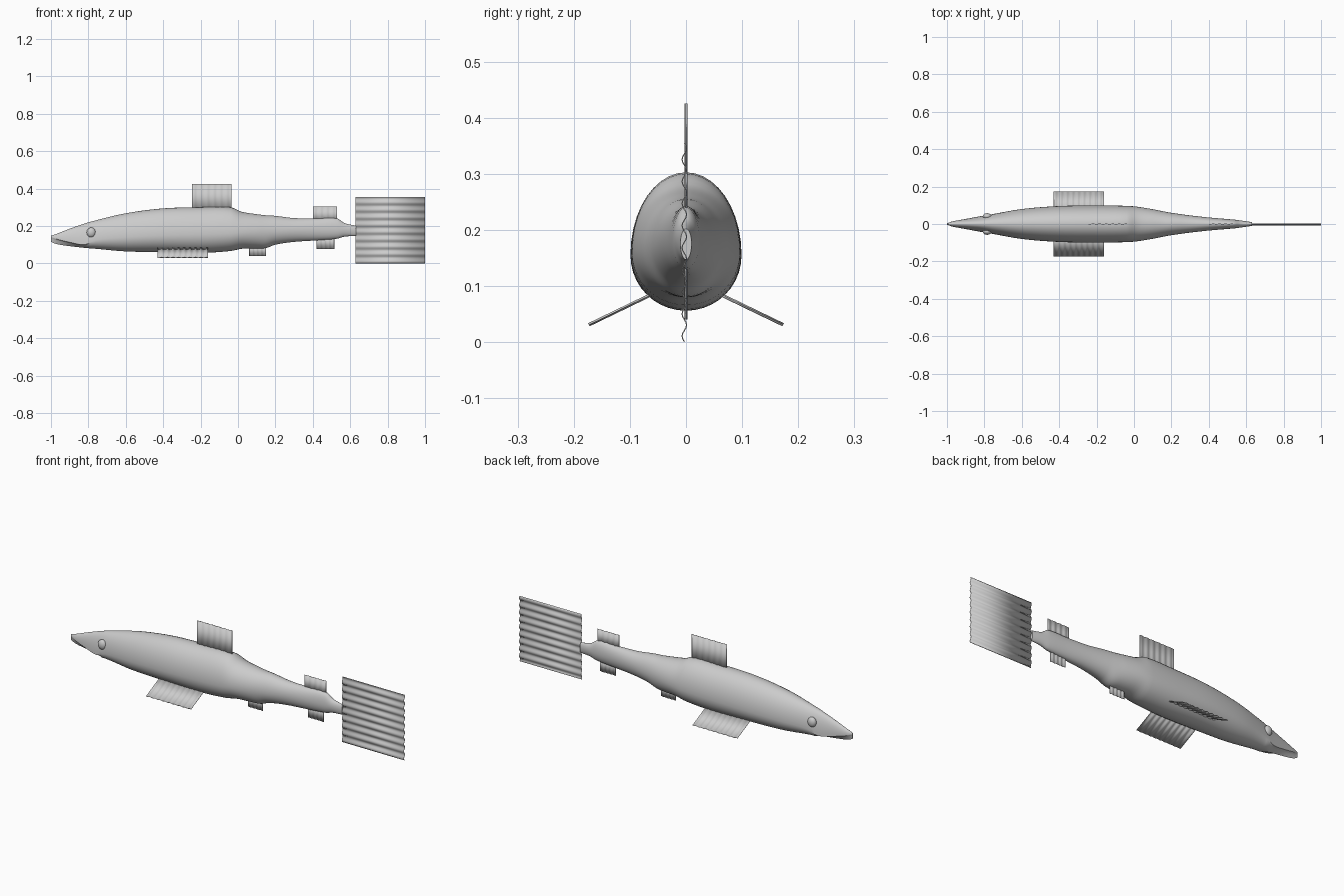
import bpy, bmesh, math
from mathutils import Vector

cube = bpy.data.objects.get("Cube")
if cube:
    bpy.data.objects.remove(cube, do_unlink=True)

grey = bpy.data.materials.new("plain_grey")
grey.use_nodes = True
grey.diffuse_color = (0.6, 0.6, 0.6, 1)
grey.node_tree.nodes["Principled BSDF"].inputs["Base Color"].default_value = (0.6, 0.6, 0.6, 1)


def finish(name, bm, angle=40):
    bmesh.ops.recalc_face_normals(bm, faces=bm.faces)
    mesh = bpy.data.meshes.new(name)
    bm.to_mesh(mesh)
    bm.free()
    mesh.materials.append(grey)
    obj = bpy.data.objects.new(name, mesh)
    bpy.context.collection.objects.link(obj)
    bpy.ops.object.select_all(action="DESELECT")
    obj.select_set(True)
    bpy.context.view_layer.objects.active = obj
    bpy.ops.object.shade_smooth_by_angle(angle=math.radians(angle))
    return obj


# Body stations: x, top z, bottom z, half width, height of widest point
STATIONS = [
    (-1.0, .148, .115, .004, .14), (-.97, .158, .103, .014, .13),
    (-.9, .185, .092, .027, .113), (-.82, .213, .083, .042, .1),
    (-.76, .23, .078, .052, .125), (-.6, .268, .064, .08, .14),
    (-.4, .294, .06, .096, .15), (-.2, .3, .056, .099, .155),
    (-.04, .3, .066, .097, .16), (.02, .276, .078, .092, .165),
    (.1, .263, .08, .079, .168), (.15, .257, .082, .069, .17),
    (.2, .254, .1, .06, .172), (.3, .242, .115, .046, .178),
    (.42, .24, .123, .033, .18), (.53, .24, .132, .024, .18),
    (.57, .215, .143, .019, .18), (.63, .202, .147, .01, .176),
]


def slope(i):
    a, b = STATIONS[max(i - 1, 0)], STATIONS[min(i + 1, len(STATIONS) - 1)]
    return [(q - p) / (b[0] - a[0]) for p, q in zip(a, b)]


def blend(i, t):
    """Hermite interpolation between neighbouring stations."""
    a, b, h = STATIONS[i], STATIONS[i + 1], STATIONS[i + 1][0] - STATIONS[i][0]
    s, e = slope(i), slope(i + 1)
    u = 3 * t * t - 2 * t ** 3
    return [p * (1 - u) + q * u + h * (m * t * (1 - t) ** 2 - n * t * t * (1 - t))
            for p, q, m, n in zip(a, b, s, e)]


def body():
    bm, sides, rings = bmesh.new(), 40, []
    sections = [blend(i, k / 4) for i in range(len(STATIONS) - 1) for k in range(4)]
    for x, top, bottom, width, mid in sections + [STATIONS[-1]]:
        jaw = max(0, min(1, (-.79 - x) / .04))
        ring = []
        for k in range(sides):
            a = math.tau * k / sides
            c, s = math.cos(a), math.sin(a)
            if s < 0:
                # Underside of the snout is cut into a flat-sided wedge
                c = c * (1 - jaw) + math.copysign((1 + s) * .8, c) * jaw if abs(s) > 1e-6 else c
            z = mid + s * (top - mid if s > 0 else mid - bottom)
            ring.append(bm.verts.new((x, width * c, z)))
        rings.append(ring)
    for r, q in zip(rings, rings[1:]):
        for k in range(sides):
            n = (k + 1) % sides
            bm.faces.new((r[k], r[n], q[n], q[k]))
    bm.faces.new(rings[0])
    bm.faces.new(rings[-1])
    return finish("body", bm)


def fin(name, origin, along, out, waves, ripple, across=False):
    """Thin rippled rectangular sheet; across makes the ridges run along the body."""
    origin, along, out = Vector(origin), Vector(along), Vector(out)
    normal = along.cross(out).normalized()
    steps = waves * 8
    ridge, travel = (along, out) if across else (out, along)
    bm, rows = bmesh.new(), []
    for k in range(steps + 1):
        t = k / steps
        p = origin + travel * t + normal * ripple * math.sin(math.tau * waves * t)
        rows.append([bm.verts.new(p), bm.verts.new(p + ridge)])
    for a, b in zip(rows, rows[1:]):
        bm.faces.new((a[0], b[0], b[1], a[1]))
    obj = finish(name, bm, 60)
    mod = obj.modifiers.new("thickness", "SOLIDIFY")
    mod.thickness, mod.offset = .002, 0


def eye(name, side):
    bm = bmesh.new()
    bmesh.ops.create_uvsphere(bm, u_segments=24, v_segments=14, radius=.024)
    bmesh.ops.scale(bm, vec=(1, .7, 1.1), verts=bm.verts)
    bmesh.ops.translate(bm, vec=(-.785, side * .041, .165), verts=bm.verts)
    finish(name, bm)


body()

# Fins on the centre line
fin("dorsal_fin", (-.245, 0, .27), (.21, 0, 0), (0, 0, .155), 6, .0015)
fin("rear_dorsal_fin", (.4, 0, .22), (.13, 0, 0), (0, 0, .083), 4, .0015)
fin("anal_fin", (.42, 0, .145), (.095, 0, 0), (0, 0, -.067), 4, .0015)
fin("pelvic_fin", (.06, 0, .1), (.09, 0, 0), (0, 0, -.06), 4, .0015)
fin("tail_fin", (.628, -.003, .001), (.372, 0, 0), (0, 0, .354), 9, .004, True)

# Paired fins and eyes
for label, side in (("left", 1), ("right", -1)):
    fin(label + "_pectoral_fin", (-.43, side * .055, .088), (.27, 0, 0),
        (0, side * .118, -.057), 9, .002)
for label, side in (("back", 1), ("front", -1)):
    eye(label + "_eye", side)
